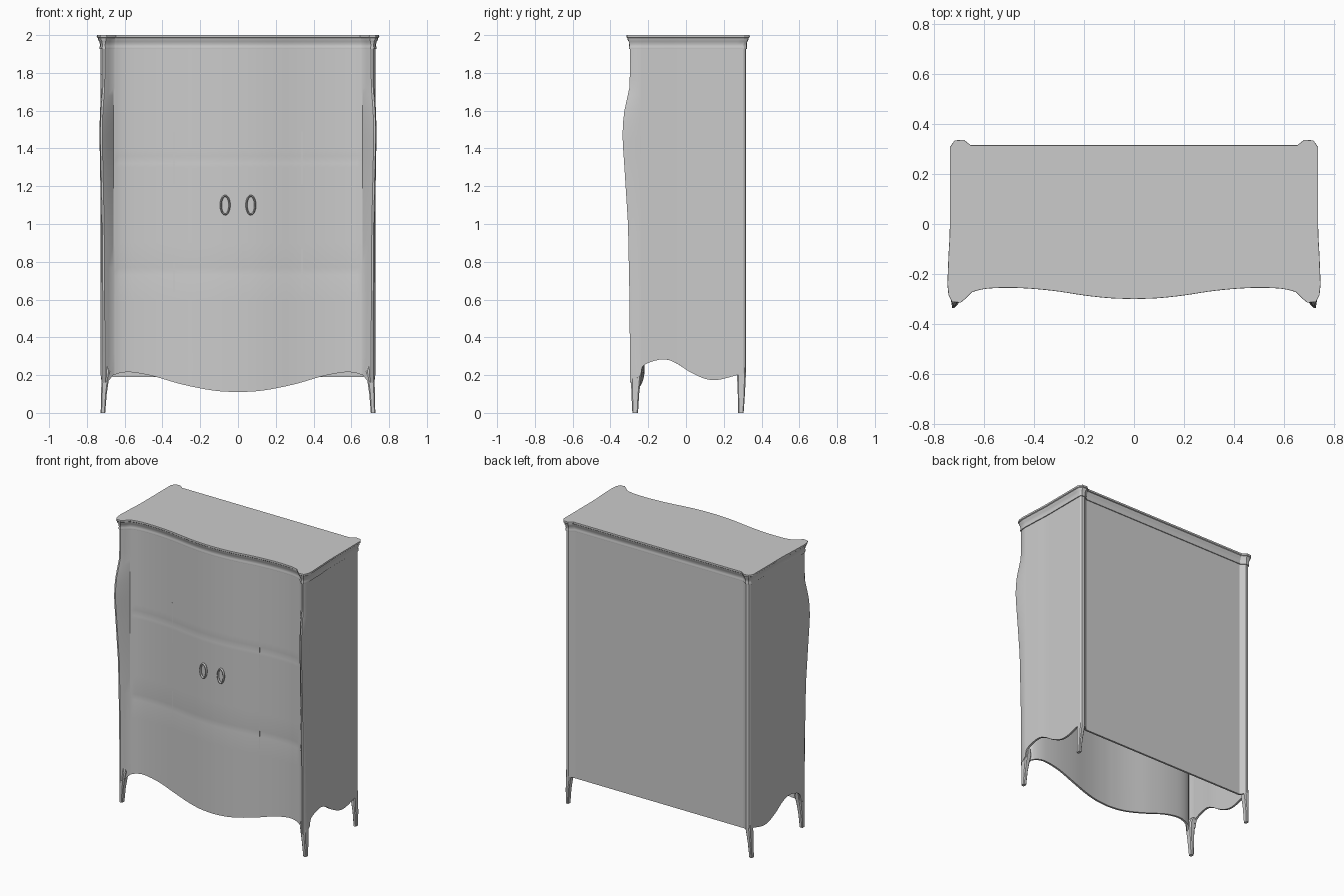
import bpy, bmesh, math
from mathutils import Vector

cube = bpy.data.objects.get("Cube")
if cube:
    bpy.data.objects.remove(cube, do_unlink=True)

paint = bpy.data.materials.new("pale_grey_paint")
paint.use_nodes = True
colour = (0.6, 0.6, 0.6, 1)
paint.diffuse_color = colour
paint.node_tree.nodes["Principled BSDF"].inputs["Base Color"].default_value = colour


def finish(name, bm, thickness=0, angle=30):
    """Turn a bmesh into a painted object, with optional wall thickness."""
    mesh = bpy.data.meshes.new(name)
    bm.to_mesh(mesh)
    bm.free()
    obj = bpy.data.objects.new(name, mesh)
    bpy.context.collection.objects.link(obj)
    mesh.materials.append(paint)
    bpy.ops.object.select_all(action='DESELECT')
    obj.select_set(True)
    bpy.context.view_layer.objects.active = obj
    if thickness:
        wall = obj.modifiers.new("wall", 'SOLIDIFY')
        wall.thickness = thickness
        wall.offset = -1
        bpy.ops.object.modifier_apply(modifier=wall.name)
    bpy.ops.object.shade_smooth_by_angle(angle=math.radians(angle))
    return obj


def loft(rings, caps=False):
    """Skin a stack of closed rings that run anticlockwise from above."""
    bm = bmesh.new()
    rows = [[bm.verts.new(p) for p in ring] for ring in rings]
    n = len(rows[0])
    for low, high in zip(rows, rows[1:]):
        for i in range(n):
            j = (i + 1) % n
            bm.faces.new((low[i], low[j], high[j], high[i]))
    if caps:
        bm.faces.new(rows[0][::-1])
        bm.faces.new(rows[-1])
    return bm


def spline(points, steps=4):
    """Smooth curve through the points."""
    p = [Vector(q) for q in points]
    p = [2 * p[0] - p[1]] + p + [2 * p[-1] - p[-2]]
    out = []
    for a, b, c, d in zip(p, p[1:], p[2:], p[3:]):
        for k in range(steps):
            t = k / steps
            out.append(0.5 * (2 * b + (c - a) * t + (2 * a - 5 * b + 4 * c - d) * t * t
                              + (3 * b - a - 3 * c + d) * t ** 3))
    return out + [p[-2]]


def lookup(table, z):
    for (z0, v0), (z1, v1) in zip(table, table[1:]):
        if z <= z1:
            return v0 + (v1 - v0) * max(0, (z - z0) / (z1 - z0))
    return table[-1][1]


# Plan outline of the right-hand half: x, y and height of the lower edge
front = spline([(0, -.28, .11), (.1, -.276, .115), (.2, -.265, .13), (.32, -.247, .157),
                (.45, -.236, .195), (.56, -.236, .215), (.62, -.243, .212), (.66, -.255, .2)])
front_post = [Vector(q) for q in ((.685, -.28, .17), (.705, -.297, .16), (.715, -.297, .16),
                                  (.723, -.28, .17))]
side = spline([(.727, -.24, .2), (.726, -.22, .255), (.722, -.12, .284), (.718, -.05, .262),
               (.717, .02, .217), (.717, .1, .181), (.717, .17, .175), (.717, .27, .2)])
back_post = [Vector(q) for q in ((.717, .305, .2), (.71, .316, .2), (.69, .318, .2),
                                 (.655, .295, .19))]
half = front + front_post + side + back_post
outline = half + [Vector((-p.x, p.y, p.z)) for p in half[:0:-1]]

# Swelling of the front corner posts, and shallow drawer seams
swell = [(.3, 0), (.6, .002), (1, .01), (1.3, .029), (1.4, .036), (1.47, .039), (1.54, .036),
         (1.6, .029), (1.72, .003), (1.8, 0)]
seams = (.75, 1.34)


def body_point(p, z):
    x, y = p.x, p.y
    if y < -.24 and abs(x) > .665:
        k = lookup(swell, z) * min(1, (-y - .24) / .055)
        x += math.copysign(k * .35, x)
        y -= k
    elif y < -.2 and abs(x) < .65 and z in seams:
        y += .002
    return x, y, z


levels = [.32, .45, .6, .73, .75, .77, .9, 1, 1.1, 1.2, 1.3, 1.32, 1.34, 1.36, 1.4, 1.44, 1.47, 1.5,
          1.54, 1.57, 1.6, 1.64, 1.68, 1.72, 1.76, 1.8, 1.93]
rings = [[body_point(p, p.z) for p in outline]]
rings += [[body_point(p, z) for p in outline] for z in levels]
finish("cabinet_body", loft(rings), thickness=.014)


# Moulded crown following the outline
def grown(amount, z):
    ring = []
    for i, p in enumerate(outline):
        t = outline[(i + 1) % len(outline)] - outline[i - 1]
        n = Vector((t.y, -t.x)).normalized()
        ring.append((p.x + n.x * amount, p.y + n.y * amount, z))
    return ring


moulding = [(-.004, 1.925), (.005, 1.927), (.006, 1.935), (.004, 1.942), (.004, 1.95),
            (.007, 1.965), (.014, 1.976), (.015, 1.984), (.02, 1.988), (.021, 1.994), (.02, 2)]
finish("crown_top", loft([grown(a, z) for a, z in moulding], caps=True))


# Tapered legs: height, inner and outer x, front and back y
def leg(name, sx, levels):
    rings = []
    for z, x0, x1, y0, y1 in levels:
        c = .2 * (x1 - x0)
        ring = [(x0, y0 + c), (x0 + c, y0), (x1 - c, y0), (x1, y0 + c),
                (x1, y1 - c), (x1 - c, y1), (x0 + c, y1), (x0, y1 - c)]
        if sx < 0:
            ring.reverse()
        rings.append([(sx * x, y, z) for x, y in ring])
    finish(name, loft(rings, caps=True))


for sx, label in ((1, "left"), (-1, "right")):
    leg("front_leg_" + label, sx, [(0, .703, .727, -.284, -.254), (.1, .695, .725, -.289, -.248),
                                   (.17, .685, .723, -.291, -.24), (.22, .676, .721, -.29, -.232),
                                   (.26, .69, .72, -.285, -.225)])
    leg("back_leg_" + label, sx, [(0, .703, .724, .276, .305), (.1, .696, .721, .274, .312),
                                  (.2, .68, .717, .27, .317), (.24, .69, .715, .275, .315)])

    # Oval ring handle with a thin back plate
    bm = bmesh.new()
    loop = 28
    section = 8
    grid = []
    for i in range(loop):
        a = math.tau * i / loop
        row = []
        for k in range(section):
            b = math.tau * k / section
            r = .005 * math.cos(b)
            row.append(bm.verts.new((sx * .068 + (.023 + r) * math.cos(a),
                                     -.287 + .008 * math.sin(b),
                                     1.1 + (.049 + r) * math.sin(a))))
        grid.append(row)
    for i in range(loop):
        for k in range(section):
            i2, k2 = (i + 1) % loop, (k + 1) % section
            bm.faces.new((grid[i][k], grid[i2][k], grid[i2][k2], grid[i][k2]))
    bmesh.ops.recalc_face_normals(bm, faces=bm.faces)
    finish("handle_" + label, bm, angle=50)

    # Slim upright door strips crossing each seam
    for z0, z1 in ((.64, .87), (1.21, 1.49)):
        bm = bmesh.new()
        bmesh.ops.create_cube(bm, size=1)
        for v in bm.verts:
            v.co = (sx * .339 + v.co.x * .003, -.2445 + v.co.y * .004,
                    (z0 + z1) / 2 + v.co.z * (z1 - z0))
        finish("door_strip_" + label, bm)
